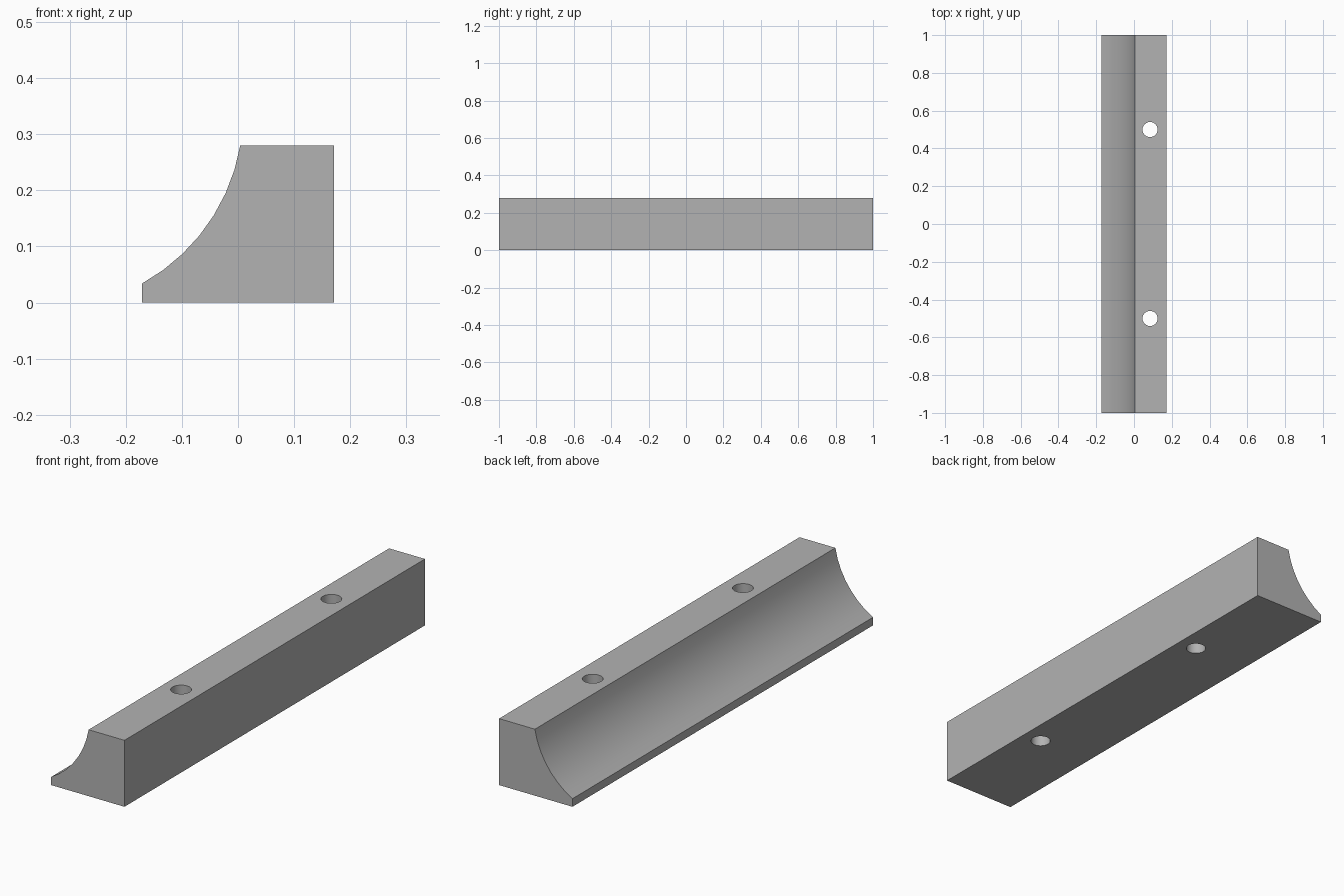
import bpy
import bmesh
from math import atan2, cos, sin, sqrt, radians
from mathutils import Vector

cube = bpy.data.objects.get("Cube")
if cube:
    bpy.data.objects.remove(cube, do_unlink=True)

HALF_W, HEIGHT, HALF_L = 0.171, 0.28, 1.0
HOLE_X, HOLE_Y, HOLE_R = 0.085, 0.5, 0.04

# Single plain grey
grey = bpy.data.materials.new("plain grey")
grey.use_nodes = True
colour = (0.45, 0.45, 0.45, 1)
grey.diffuse_color = colour
grey.node_tree.nodes["Principled BSDF"].inputs["Base Color"].default_value = colour


def cove_arc(start, end, radius, segments):
    """Points of a concave arc whose centre lies to the left of start -> end."""
    chord = end - start
    side = Vector((-chord.y, chord.x)).normalized()
    centre = (start + end) / 2 + side * sqrt(radius ** 2 - chord.length_squared / 4)
    a, b = (atan2(p.y - centre.y, p.x - centre.x) for p in (start, end))
    angles = [a + (b - a) * i / segments for i in range(segments + 1)]
    return [(centre.x + radius * cos(t), centre.y + radius * sin(t)) for t in angles]


# Rail body: coved profile extruded along y
profile = [(HALF_W, HEIGHT), (HALF_W, 0), (-HALF_W, 0)]
profile += cove_arc(Vector((-HALF_W, 0.034)), Vector((0.004, HEIGHT)), 0.348, 7)
bm = bmesh.new()
end_face = bm.faces.new([bm.verts.new((x, -HALF_L, z)) for x, z in profile])
swept = bmesh.ops.extrude_face_region(bm, geom=[end_face], use_keep_orig=True)
new_verts = [v for v in swept["geom"] if isinstance(v, bmesh.types.BMVert)]
bmesh.ops.translate(bm, verts=new_verts, vec=(0, 2 * HALF_L, 0))
bmesh.ops.recalc_face_normals(bm, faces=bm.faces)
mesh = bpy.data.meshes.new("coved_rail")
bm.to_mesh(mesh)
bm.free()
mesh.materials.append(grey)
rail = bpy.data.objects.new("coved_rail", mesh)
bpy.context.collection.objects.link(rail)

# Two vertical screw holes right through the rail
for name, y in (("front_hole_cutter", -HOLE_Y), ("back_hole_cutter", HOLE_Y)):
    bpy.ops.mesh.primitive_cylinder_add(vertices=32, radius=HOLE_R, depth=HEIGHT * 2,
                                        location=(HOLE_X, y, HEIGHT / 2))
    cutter = bpy.context.object
    cutter.name = name
    cutter.hide_render = True
    cutter.data.materials.append(grey)
    cut = rail.modifiers.new(name, 'BOOLEAN')
    cut.operation = 'DIFFERENCE'
    cut.solver = 'EXACT'
    cut.object = cutter
    bpy.ops.object.select_all(action='DESELECT')
    rail.select_set(True)
    bpy.context.view_layer.objects.active = rail
    bpy.ops.object.modifier_apply(modifier=cut.name)
    bpy.data.objects.remove(cutter, do_unlink=True)

# Smooth cove and holes, crisp corners
bpy.ops.object.shade_smooth_by_angle(angle=radians(30))
